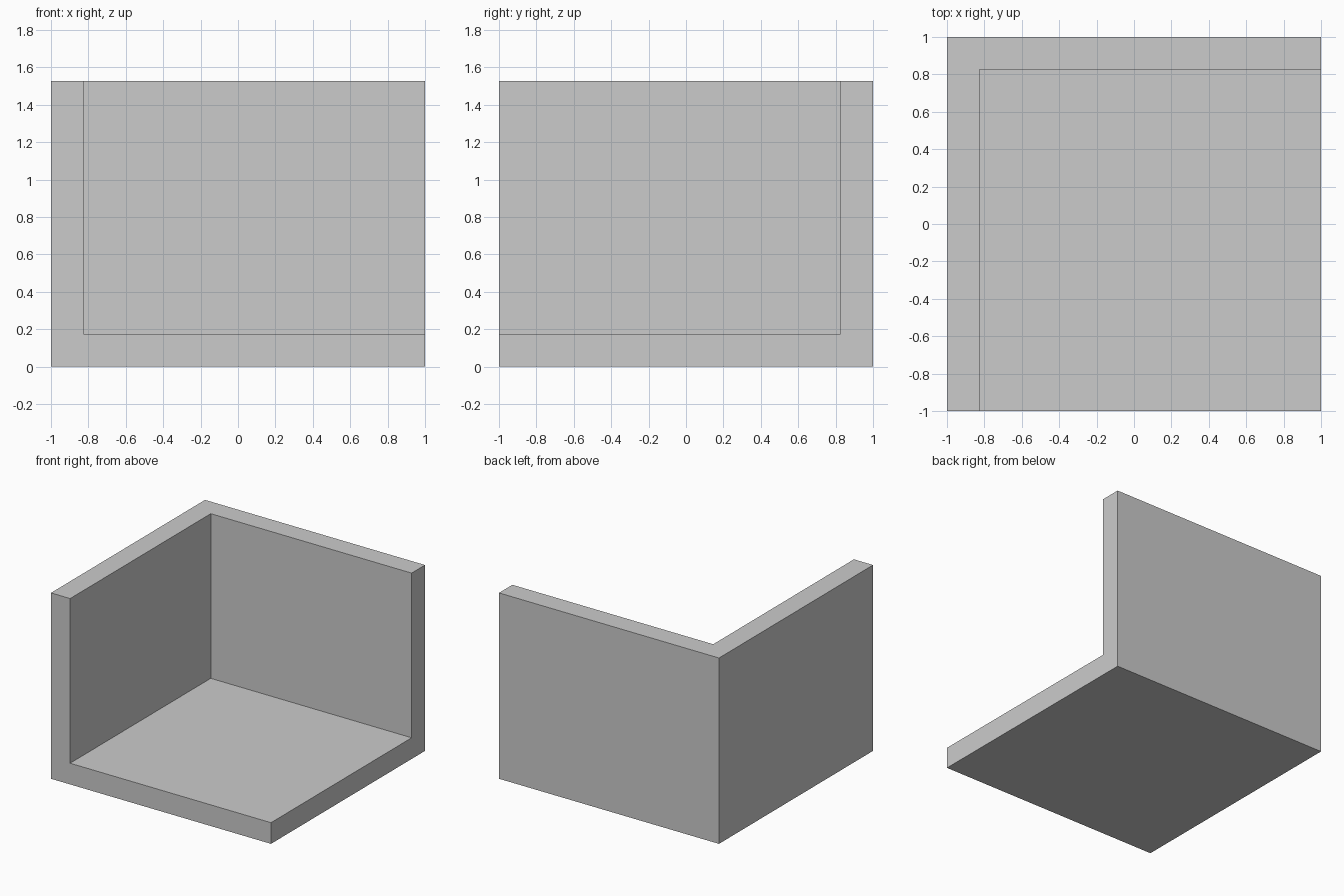
import bpy
from mathutils import Vector

if "Cube" in bpy.data.objects:
    bpy.data.objects.remove(bpy.data.objects["Cube"])

HEIGHT = 1.527
THICK = 0.174


def box(name, lo, hi):
    lo, hi = Vector(lo), Vector(hi)
    bpy.ops.mesh.primitive_cube_add(size=1, location=(lo + hi) / 2)
    ob = bpy.context.object
    ob.name = name
    ob.scale = hi - lo
    bpy.ops.object.transform_apply(location=True, rotation=False, scale=True)
    return ob


# Open room space, overshooting the front, right and top
space = box("room_space_cutter", (-1 + THICK, -1.3, THICK), (1.3, 1 - THICK, HEIGHT + 0.3))

# Solid block, hollowed to leave the floor, left wall and back wall
room = box("room_corner", (-1, -1, 0), (1, 1, HEIGHT))
cut = room.modifiers.new("hollow", 'BOOLEAN')
cut.operation = 'DIFFERENCE'
cut.solver = 'EXACT'
cut.object = space
bpy.ops.object.modifier_apply(modifier=cut.name)
bpy.data.objects.remove(space)
